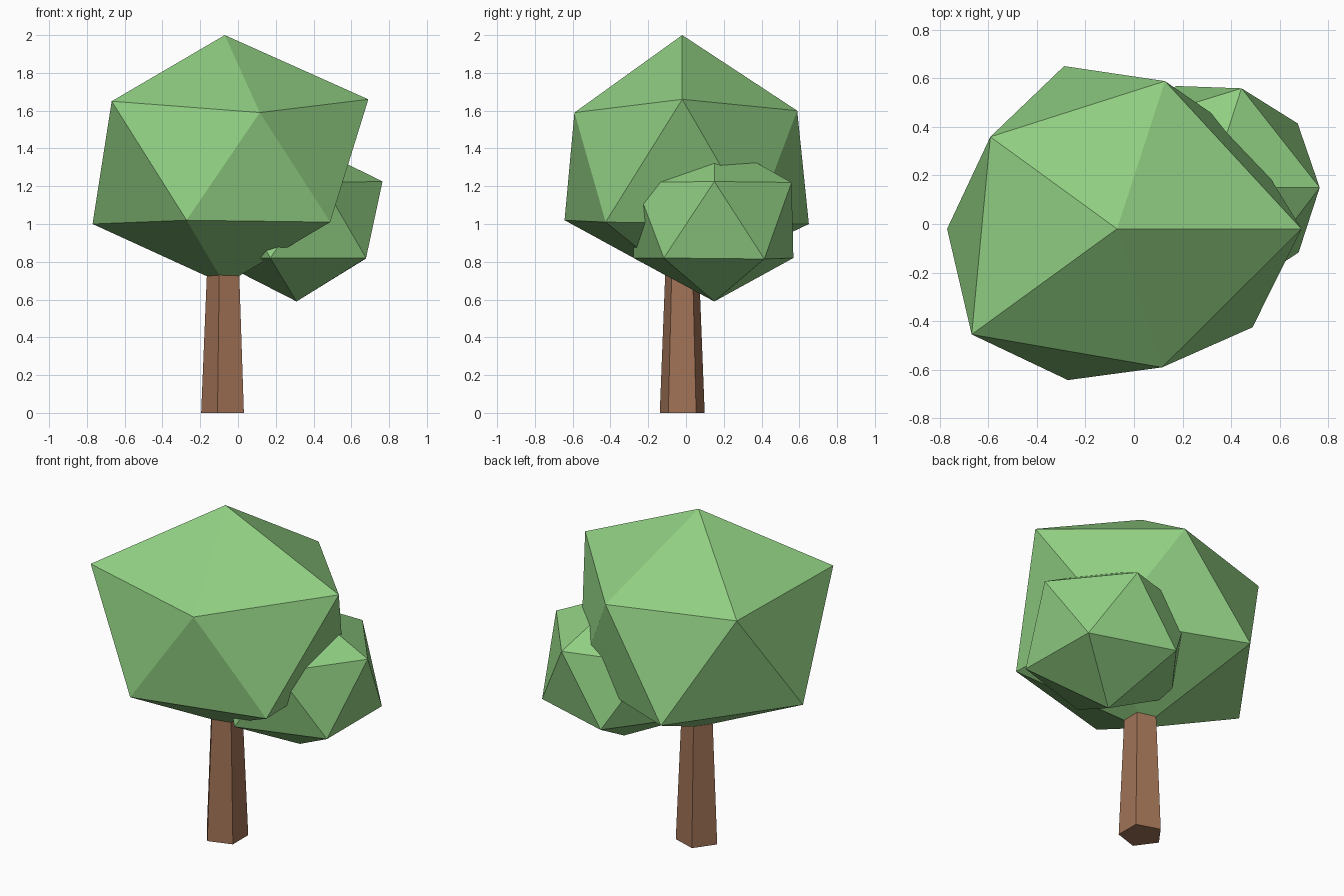
import bpy, bmesh
from math import cos, sin, radians

if "Cube" in bpy.data.objects:
    bpy.data.objects.remove(bpy.data.objects["Cube"])


def material(name, rgb):
    m = bpy.data.materials.new(name)
    m.diffuse_color = (*rgb, 1)
    m.use_nodes = True
    m.node_tree.nodes["Principled BSDF"].inputs["Base Color"].default_value = m.diffuse_color
    return m


GREEN = material("leaf green", (0.279, 0.617, 0.223))
BROWN = material("bark brown", (0.352, 0.168, 0.093))


def add_object(name, bm, mat):
    bmesh.ops.recalc_face_normals(bm, faces=bm.faces)
    mesh = bpy.data.meshes.new(name)
    bm.to_mesh(mesh)
    bm.free()
    mesh.materials.append(mat)
    obj = bpy.data.objects.new(name, mesh)
    bpy.context.collection.objects.link(obj)
    return obj


def ring(bm, cx, cy, start, points):
    """Five vertices, 72 degrees apart, each given as (radius, height)."""
    verts = []
    for i, (r, z) in enumerate(points):
        a = radians(start + 72 * i)
        verts.append(bm.verts.new((cx + r * cos(a), cy + r * sin(a), z)))
    return verts


def foliage(name, cx, cy, top_z, upper, lower, bottom_z):
    """Uneven icosahedron: two poles and two staggered rings."""
    bm = bmesh.new()
    top = bm.verts.new((cx, cy, top_z))
    bottom = bm.verts.new((cx, cy, bottom_z))
    u = ring(bm, cx, cy, 0, upper)
    l = ring(bm, cx, cy, 36, lower)
    for i in range(5):
        j = (i + 1) % 5
        bm.faces.new((top, u[i], u[j]))
        bm.faces.new((u[i], l[i], u[j]))
        bm.faces.new((l[i], l[j], u[j]))
        bm.faces.new((bottom, l[j], l[i]))
    return add_object(name, bm, GREEN)


# Large crown
foliage("main_crown", -0.07, -0.02, 2.0,
        [(0.76, 1.66), (0.64, 1.60), (0.645, 1.605), (0.74, 1.65), (0.60, 1.59)],
        [(0.65, 1.00), (0.705, 1.00), (0.70, 1.00), (0.655, 1.02), (0.69, 1.01)],
        0.68)

# Small side crown
foliage("side_crown", 0.31, 0.15, 1.45,
        [(0.455, 1.225), (0.43, 1.22), (0.44, 1.22), (0.44, 1.22), (0.44, 1.22)],
        [(0.45, 0.815), (0.44, 0.82), (0.45, 0.82), (0.45, 0.82), (0.455, 0.82)],
        0.59)

# Tapered five-sided trunk, its top hidden in the crown
bm = bmesh.new()
base = ring(bm, -0.07, -0.02, 36, [(0.125, 0)] * 5)
tip = ring(bm, -0.07, -0.02, 36, [(0.09, 0.85)] * 5)
bm.faces.new(base)
bm.faces.new(tip)
for i in range(5):
    j = (i + 1) % 5
    bm.faces.new((base[i], base[j], tip[j], tip[i]))
add_object("trunk", bm, BROWN)
